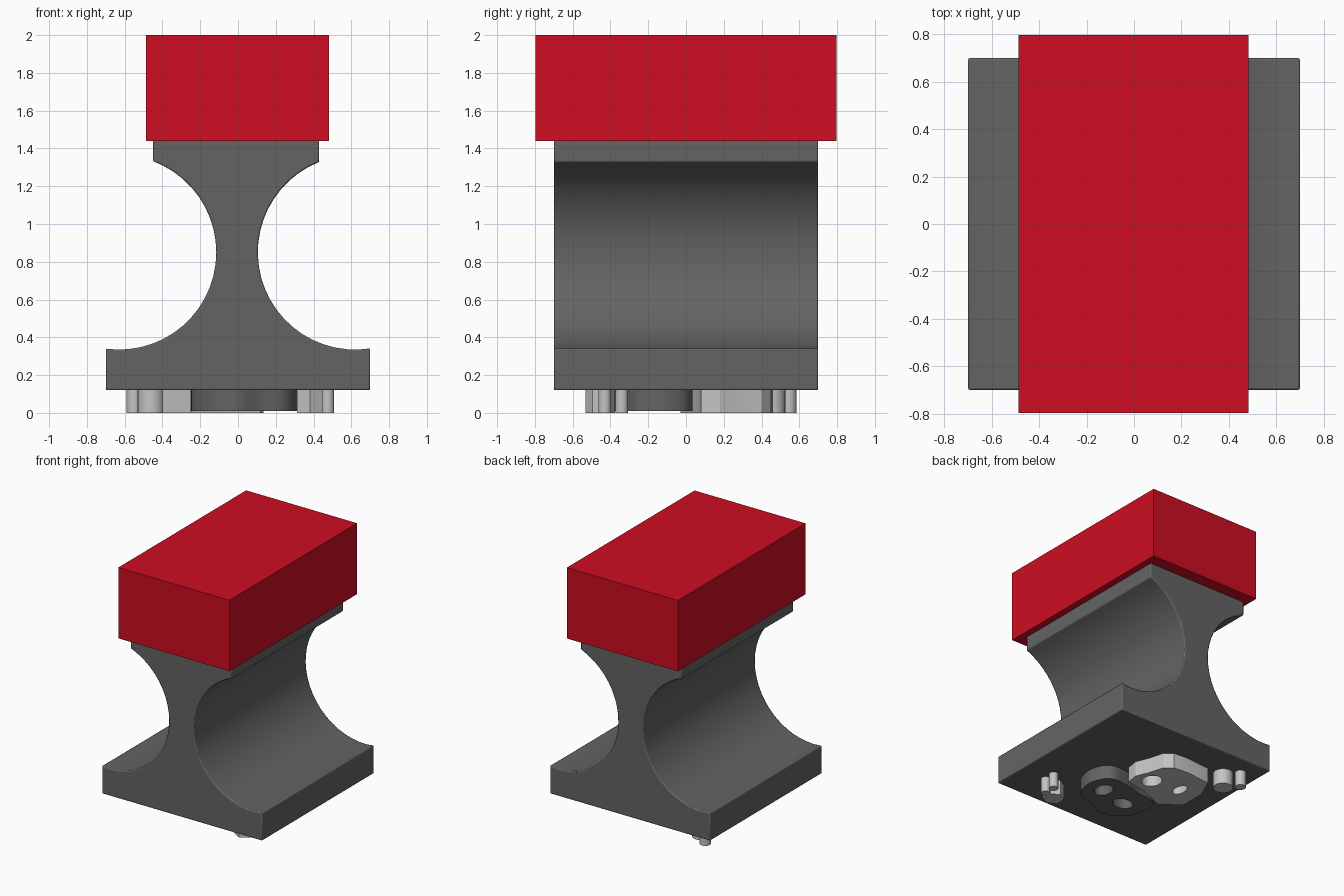
import bpy, bmesh, math

if "Cube" in bpy.data.objects:
    bpy.data.objects.remove(bpy.data.objects["Cube"])


def material(name, rgb):
    m = bpy.data.materials.new(name)
    m.diffuse_color = (*rgb, 1)
    m.use_nodes = True
    m.node_tree.nodes["Principled BSDF"].inputs["Base Color"].default_value = m.diffuse_color
    return m


RED = material("red", (0.62, 0.004, 0.016))
DARK = material("dark_grey", (0.127, 0.127, 0.127))
LIGHT = material("light_grey", (0.55, 0.55, 0.55))


def finish(ob, mat, smooth=True):
    ob.data.materials.clear()
    ob.data.materials.append(mat)
    bpy.ops.object.select_all(action='DESELECT')
    ob.select_set(True)
    bpy.context.view_layer.objects.active = ob
    if smooth:
        bpy.ops.object.shade_smooth_by_angle(angle=math.radians(30))


def extrude_profile(name, pts, y0, y1, mat):
    """Extrude an x/z outline along y."""
    bm = bmesh.new()
    face = bm.faces.new([bm.verts.new((x, y0, z)) for x, z in pts])
    new = bmesh.ops.extrude_face_region(bm, geom=[face])["geom"]
    verts = [v for v in new if isinstance(v, bmesh.types.BMVert)]
    bmesh.ops.translate(bm, verts=verts, vec=(0, y1 - y0, 0))
    bmesh.ops.recalc_face_normals(bm, faces=bm.faces)
    me = bpy.data.meshes.new(name)
    bm.to_mesh(me)
    bm.free()
    ob = bpy.data.objects.new(name, me)
    bpy.context.collection.objects.link(ob)
    finish(ob, mat)
    return ob


def relief(name, loops, z0, z1, mat):
    """Flat plate with holes: loops are (points, rounded) on the underside."""
    cu = bpy.data.curves.new(name, 'CURVE')
    cu.dimensions, cu.fill_mode = '2D', 'BOTH'
    cu.extrude, cu.resolution_u = (z1 - z0) / 2, 6
    for pts, rounded in loops:
        sp = cu.splines.new('BEZIER')
        sp.bezier_points.add(len(pts) - 1)
        sp.use_cyclic_u = True
        for bp, (x, y) in zip(sp.bezier_points, pts):
            bp.co = (x, y, 0)
            kind = 'AUTO' if rounded else 'VECTOR'
            bp.handle_left_type = bp.handle_right_type = kind
    ob = bpy.data.objects.new(name, cu)
    bpy.context.collection.objects.link(ob)
    ob.location.z = (z0 + z1) / 2
    bpy.ops.object.select_all(action='DESELECT')
    ob.select_set(True)
    bpy.context.view_layer.objects.active = ob
    bpy.ops.object.convert(target='MESH')
    finish(bpy.context.view_layer.objects.active, mat)


def ring(x, y, rx, ry, n=8):
    return [(x + rx * math.cos(2 * math.pi * i / n),
             y + ry * math.sin(2 * math.pi * i / n)) for i in range(n)]


def post(name, x, y, r, sides=20):
    bpy.ops.mesh.primitive_cylinder_add(vertices=sides, radius=r, depth=0.122,
                                        location=(x, y, 0.061))
    ob = bpy.context.object
    ob.name = name
    finish(ob, LIGHT)


# Body: base plate and waisted neck in one profile
def scoop(side, centre, edge, n=24):
    r, cz = 0.515, 0.85
    a0 = -math.acos((0.70 - centre) / r)
    a0 = -math.pi / 2 + (math.pi / 2 + a0)
    a1 = math.acos((edge - centre) / r)
    # sweep from the base edge, through the waist, to the underside of the cap
    a0, a1 = 2 * math.pi + a0, a1
    return [(side * (centre + r * math.cos(a0 + (a1 - a0) * i / n)),
             cz + r * math.sin(a0 + (a1 - a0) * i / n)) for i in range(n + 1)]


right = [(0.70, 0.12)] + scoop(1, 0.62, 0.43) + [(0.43, 1.45)]
left = [(-0.70, 0.12)] + scoop(-1, 0.63, 0.45) + [(-0.45, 1.45)]
body = extrude_profile("body", right + left[::-1], -0.70, 0.70, DARK)
bev = body.modifiers.new("soft_edges", 'BEVEL')
bev.width, bev.segments, bev.limit_method = 0.008, 2, 'ANGLE'
bev.angle_limit = math.radians(40)

# Red handle block
extrude_profile("handle_block",
                [(-0.487, 1.44), (0.483, 1.44), (0.483, 2.0), (-0.487, 2.0)],
                -0.797, 0.797, RED)

# Raised shapes on the underside
relief("light_relief", [
    ([(0.12, 0.08), (0.135, 0.18), (0.09, 0.29), (0.06, 0.40), (0.0, 0.45),
      (-0.12, 0.46), (-0.33, 0.44), (-0.40, 0.28), (-0.40, 0.08),
      (-0.25, -0.03), (-0.05, 0.05)], False),
    (ring(0.0, 0.20, 0.07, 0.08), True),
    (ring(-0.24, 0.23, 0.04, 0.07), True)], 0, 0.122, LIGHT)
relief("dark_relief", [
    ([(0.12, 0.03), (0.24, 0.02), (0.30, -0.06), (0.31, -0.18), (0.26, -0.29),
      (0.12, -0.34), (-0.03, -0.40), (-0.20, -0.31), (-0.25, -0.16),
      (-0.22, -0.05), (-0.05, -0.01)], True),
    (ring(0.17, -0.14, 0.06, 0.08), True),
    (ring(-0.06, -0.20, 0.08, 0.06), True)], 0.01, 0.122, DARK)

# Small posts at two opposite corners
post("large_round_post", -0.46, 0.455, 0.072)
post("small_round_post", -0.55, 0.545, 0.040)
post("front_post_a", 0.475, -0.43, 0.034)
post("front_post_b", 0.475, -0.34, 0.034)
post("front_hex_post", 0.38, -0.455, 0.078, 6)
